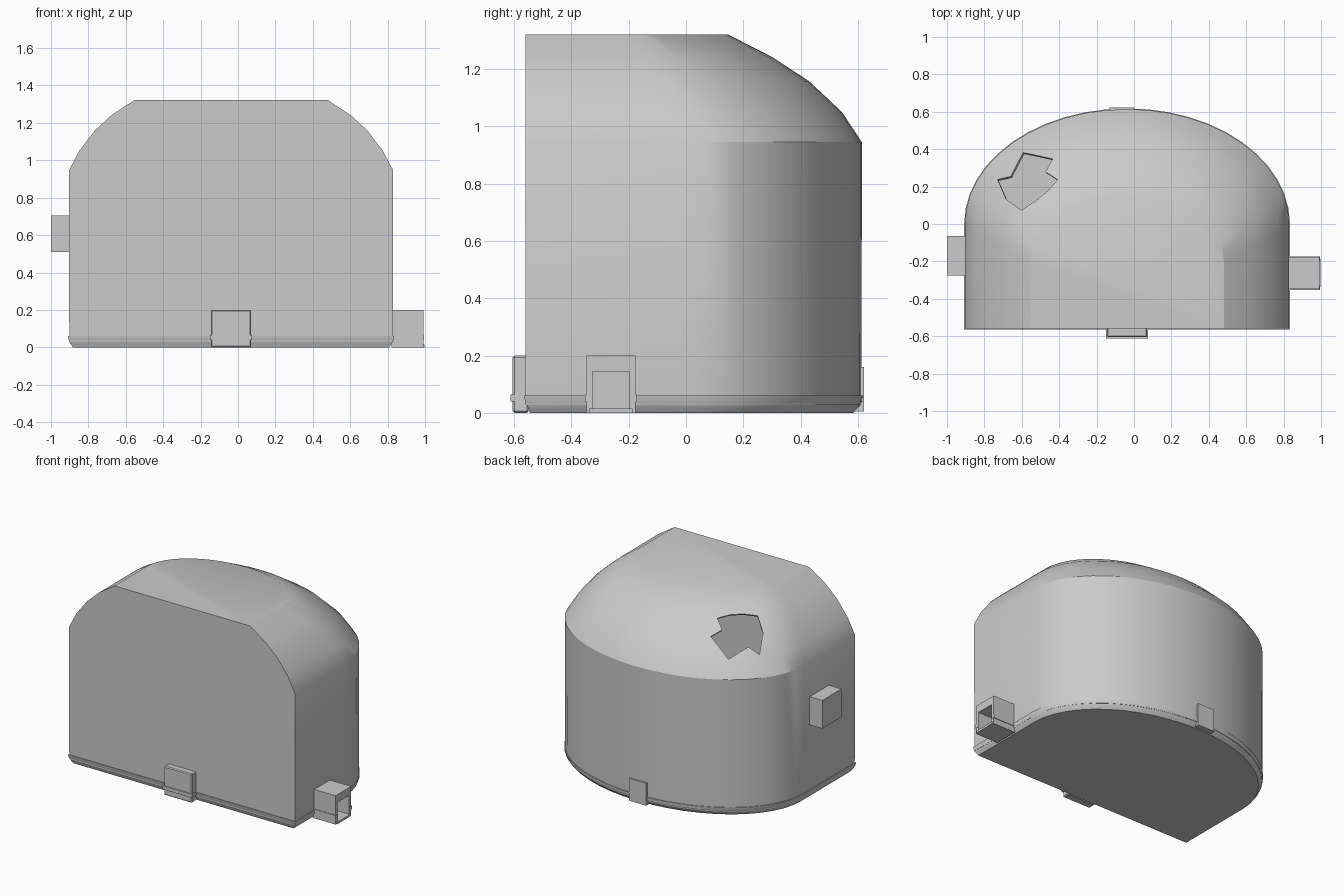
import bpy, bmesh, math
from mathutils import Vector

if "Cube" in bpy.data.objects:
    bpy.data.objects.remove(bpy.data.objects["Cube"])

CX, FRONT, SEG = -0.037, -0.56, 24


def finish(name, bm):
    bmesh.ops.recalc_face_normals(bm, faces=bm.faces)
    me = bpy.data.meshes.new(name)
    bm.to_mesh(me)
    bm.free()
    ob = bpy.data.objects.new(name, me)
    bpy.context.collection.objects.link(ob)
    return ob


def loft(name, rings):
    bm = bmesh.new()
    loops = [[bm.verts.new(p) for p in r] for r in rings]
    n = len(loops[0])
    for lo, hi in zip(loops, loops[1:]):
        for i in range(n):
            j = (i + 1) % n
            bm.faces.new((lo[i], lo[j], hi[j], hi[i]))
    bm.faces.new(loops[0][::-1])
    bm.faces.new(loops[-1])
    return finish(name, bm)


def boxes(name, specs, bevel=0):
    bm = bmesh.new()
    for (x0, x1), (y0, y1), (z0, z1) in specs:
        vs = bmesh.ops.create_cube(bm, size=1)["verts"]
        for v in vs:
            v.co = ((x0 + x1) / 2 + v.co.x * (x1 - x0),
                    (y0 + y1) / 2 + v.co.y * (y1 - y0),
                    (z0 + z1) / 2 + v.co.z * (z1 - z0))
    if bevel:
        bmesh.ops.bevel(bm, geom=bm.edges[:], offset=bevel, segments=1, affect='EDGES')
    return finish(name, bm)


def d_ring(z, half, back, centre, front=FRONT):
    # flat front edge, half-ellipse back
    pts = [(CX - half, front, z)]
    for i in range(SEG + 1):
        t = math.pi * (1 - i / SEG)
        pts.append((CX + half * math.cos(t), centre + (back - centre) * math.sin(t), z))
    return pts + [(CX + half, front, z)]


def select(ob):
    bpy.ops.object.select_all(action='DESELECT')
    ob.select_set(True)
    bpy.context.view_layer.objects.active = ob


# domed shell: straight wall, then a dome rounded to a flat top
levels = [(0.03, 0.865, 0.613, 0), (0.945, 0.867, 0.614, 0), (1.05, 0.812, 0.545, -0.045),
          (1.158, 0.73, 0.43, -0.095), (1.243, 0.638, 0.3, -0.145), (1.322, 0.517, 0.145, -0.2)]
shell = loft("domed_shell", [d_ring(*l) for l in levels])

# broken hole in the dome, cut along the surface normal
outline = [(-.735, .245), (-.66, .257), (-.595, .385), (-.44, .355), (-.478, .285),
           (-.418, .25), (-.47, .19), (-.535, .135), (-.612, .087), (-.69, .14)]
n = Vector((-0.42, 0.52, 0.74)).normalized()
rings = []
for d in (-0.12, 0.12):
    rings.append([Vector((x, y, 1.16 - (n.x * (x + .58) + n.y * (y - .25)) / n.z)) + n * d
                  for x, y in outline])
cutter = loft("hole_cutter", rings)
cutter.hide_render = True
solid = shell.modifiers.new("thickness", 'SOLIDIFY')
solid.thickness, solid.offset = 0.015, -1
cut = shell.modifiers.new("hole", 'BOOLEAN')
cut.operation, cut.solver, cut.object = 'DIFFERENCE', 'EXACT', cutter
select(shell)
for m in ("thickness", "hole"):
    bpy.ops.object.modifier_apply(modifier=m)
bpy.data.objects.remove(cutter)
bpy.ops.object.shade_smooth_by_angle(angle=math.radians(30))

# base plate with a thin rim and a chamfered underside
base = loft("base_plate", [d_ring(0, 0.845, 0.585, 0, -0.545), d_ring(0.02, 0.86, 0.605, 0, -0.552),
                           d_ring(0.04, 0.868, 0.616, 0, -0.562), d_ring(0.06, 0.871, 0.618, 0, -0.565)])
select(base)
bpy.ops.object.shade_smooth_by_angle(angle=math.radians(20))

# front block with small footing
boxes("front_block", [((-0.145, 0.07), (-0.605, -0.55), (0, 0.2))], 0.006)
boxes("front_block_foot", [((-0.15, 0.075), (-0.612, -0.55), (0.04, 0.065))])

# side porch: two walls, back panel, roof and sill around an opening
Y0, Y1 = -0.348, -0.177
boxes("side_porch", [((0.82, 0.992), (Y0, Y0 + 0.022), (0, 0.19)),
                     ((0.82, 0.992), (Y1 - 0.022, Y1), (0, 0.19)),
                     ((0.82, 0.992), (Y0, Y1), (0.145, 0.2)),
                     ((0.82, 0.88), (Y0, Y1), (0, 0.19)),
                     ((0.82, 0.998), (Y0 + 0.01, Y1 - 0.01), (0, 0.015))])
boxes("side_porch_foot", [((0.82, 0.995), (Y0 - 0.004, Y0 + 0.02), (0.04, 0.065)),
                          ((0.82, 0.995), (Y1 - 0.02, Y1 + 0.004), (0.04, 0.065))])

# plain block on the left wall
boxes("left_block", [((-1.0, -0.895), (-0.275, -0.065), (0.51, 0.705))])

# small hatch at the back
boxes("back_hatch", [((-0.13, 0.0), (0.57, 0.622), (0.005, 0.16))])
